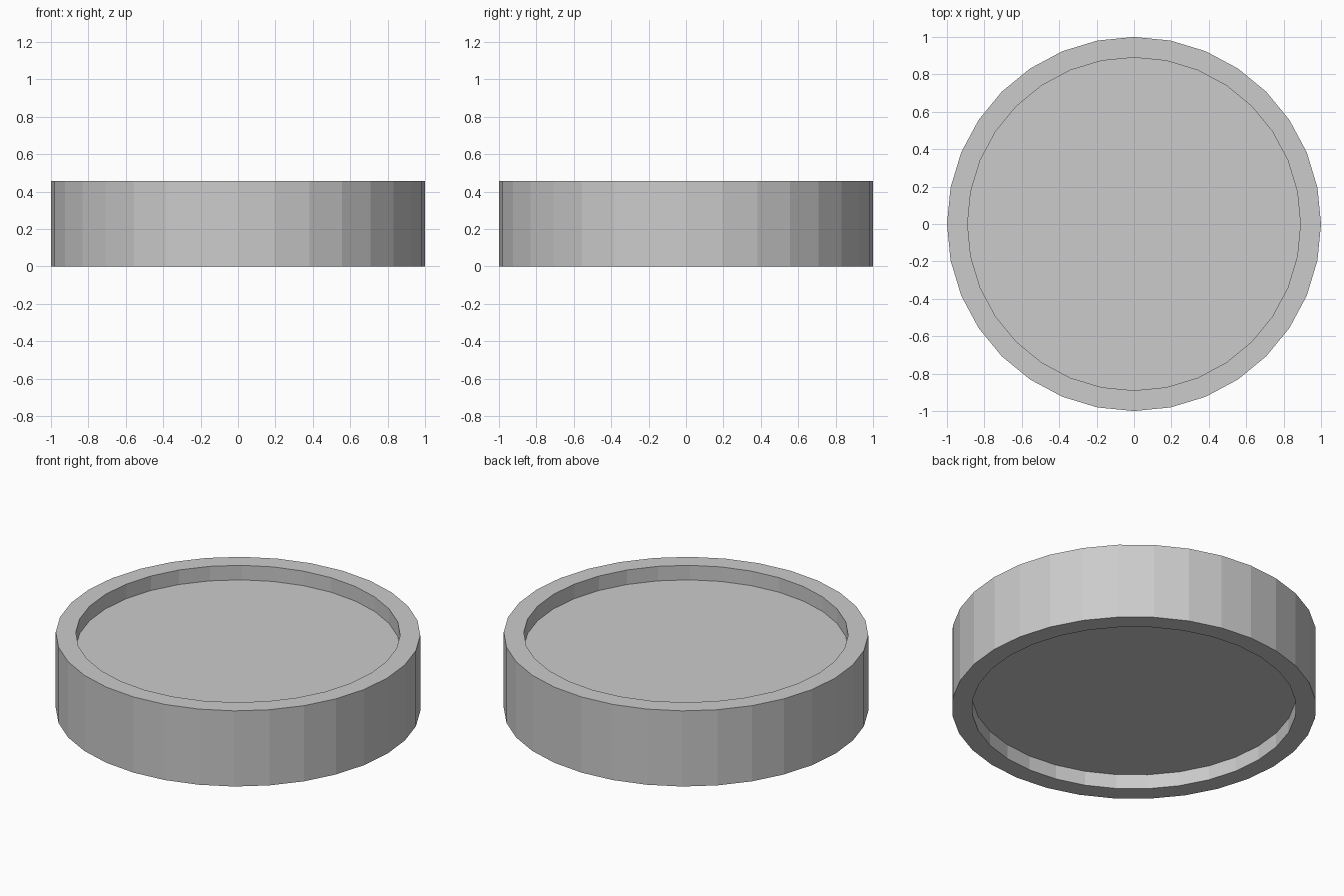
import bpy, bmesh
from math import cos, sin, pi

if "Cube" in bpy.data.objects:
    bpy.data.objects.remove(bpy.data.objects["Cube"])

SIDES = 32
HEIGHT = 0.458
RECESS = 0.088
R_OUT, R_IN = 1.0, 0.89

bm = bmesh.new()


def ring(radius, z):
    return [bm.verts.new((radius * cos(2 * pi * i / SIDES),
                          radius * sin(2 * pi * i / SIDES), z)) for i in range(SIDES)]


# Rings from the lower recess, around the outer wall, to the upper recess
profile = [(R_IN, RECESS), (R_IN, 0), (R_OUT, 0),
           (R_OUT, HEIGHT), (R_IN, HEIGHT), (R_IN, HEIGHT - RECESS)]
rings = [ring(r, z) for r, z in profile]
for a, b in zip(rings, rings[1:]):
    for i in range(SIDES):
        j = (i + 1) % SIDES
        bm.faces.new((a[i], a[j], b[j], b[i]))

# Recessed flat discs, bottom and top
bm.faces.new(rings[0][::-1])
bm.faces.new(rings[-1])
bmesh.ops.recalc_face_normals(bm, faces=bm.faces)

mesh = bpy.data.meshes.new("recessed_disc")
bm.to_mesh(mesh)
bm.free()
bpy.context.collection.objects.link(bpy.data.objects.new("recessed_disc", mesh))
